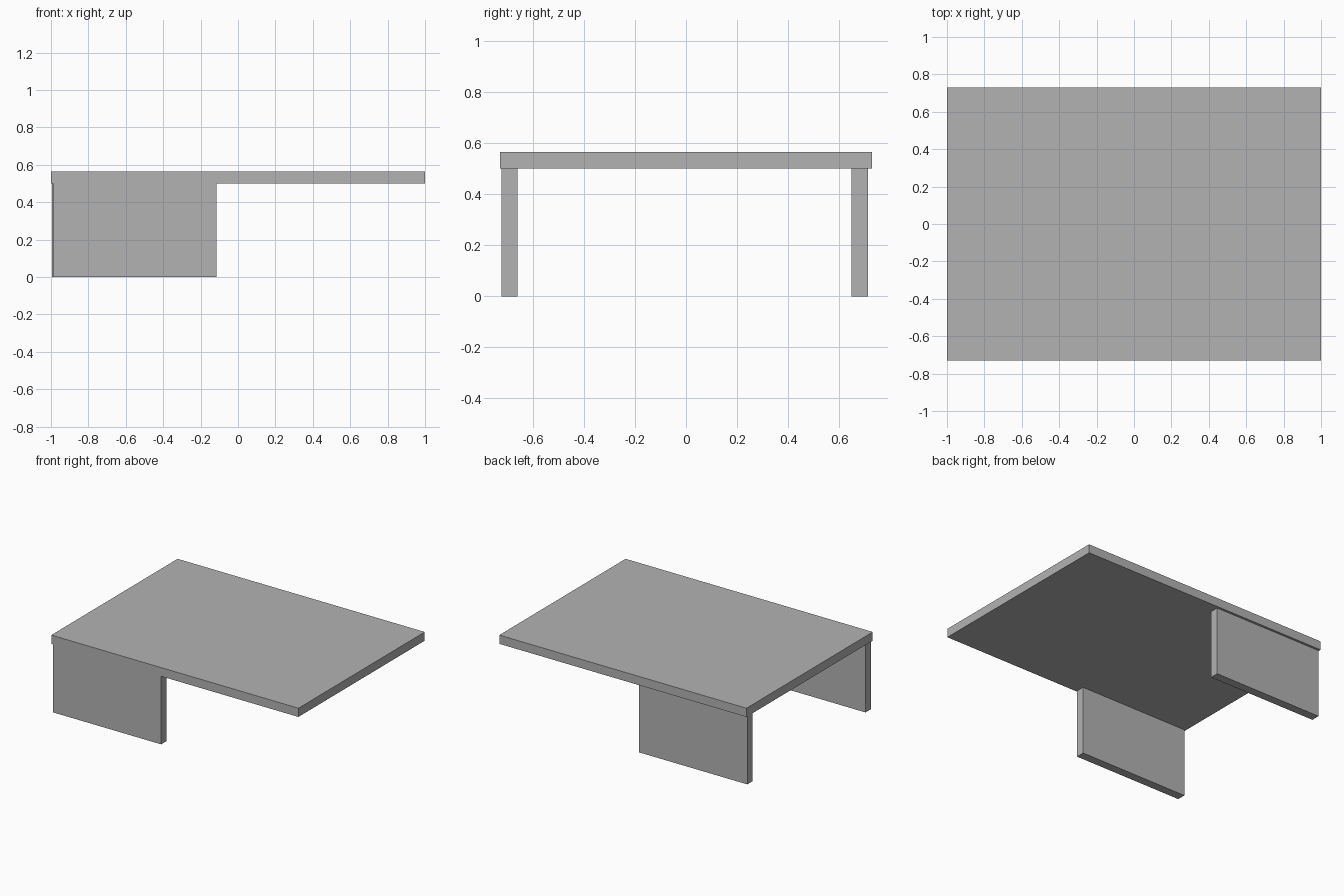
import bpy

cube = bpy.data.objects.get("Cube")
if cube:
    bpy.data.objects.remove(cube, do_unlink=True)

# Single plain grey finish
grey = bpy.data.materials.new("plain grey")
grey.use_nodes = True
colour = (0.45, 0.45, 0.45, 1)
grey.diffuse_color = colour
grey.node_tree.nodes["Principled BSDF"].inputs["Base Color"].default_value = colour


def box(name, low, high):
    """Add a box spanning two opposite corners."""
    centre = [(a + b) / 2 for a, b in zip(low, high)]
    bpy.ops.mesh.primitive_cube_add(size=1, location=centre)
    obj = bpy.context.object
    obj.name = name
    obj.scale = [b - a for a, b in zip(low, high)]
    bpy.ops.object.transform_apply(location=False, rotation=False, scale=True)
    obj.data.materials.append(grey)
    return obj


LEG_HEIGHT = 0.501
LEG_THICKNESS = 0.063

# Slab top, overhanging far beyond the legs on one side
box("table_top", (-1, -0.73, LEG_HEIGHT), (1, 0.73, 0.565))

# Panel legs under the right half, along the front and back edges
for name, left, y in (("front_leg", -0.99, -0.724), ("back_leg", -0.995, 0.65)):
    box(name, (left, y, 0), (left + 0.875, y + LEG_THICKNESS, LEG_HEIGHT))
